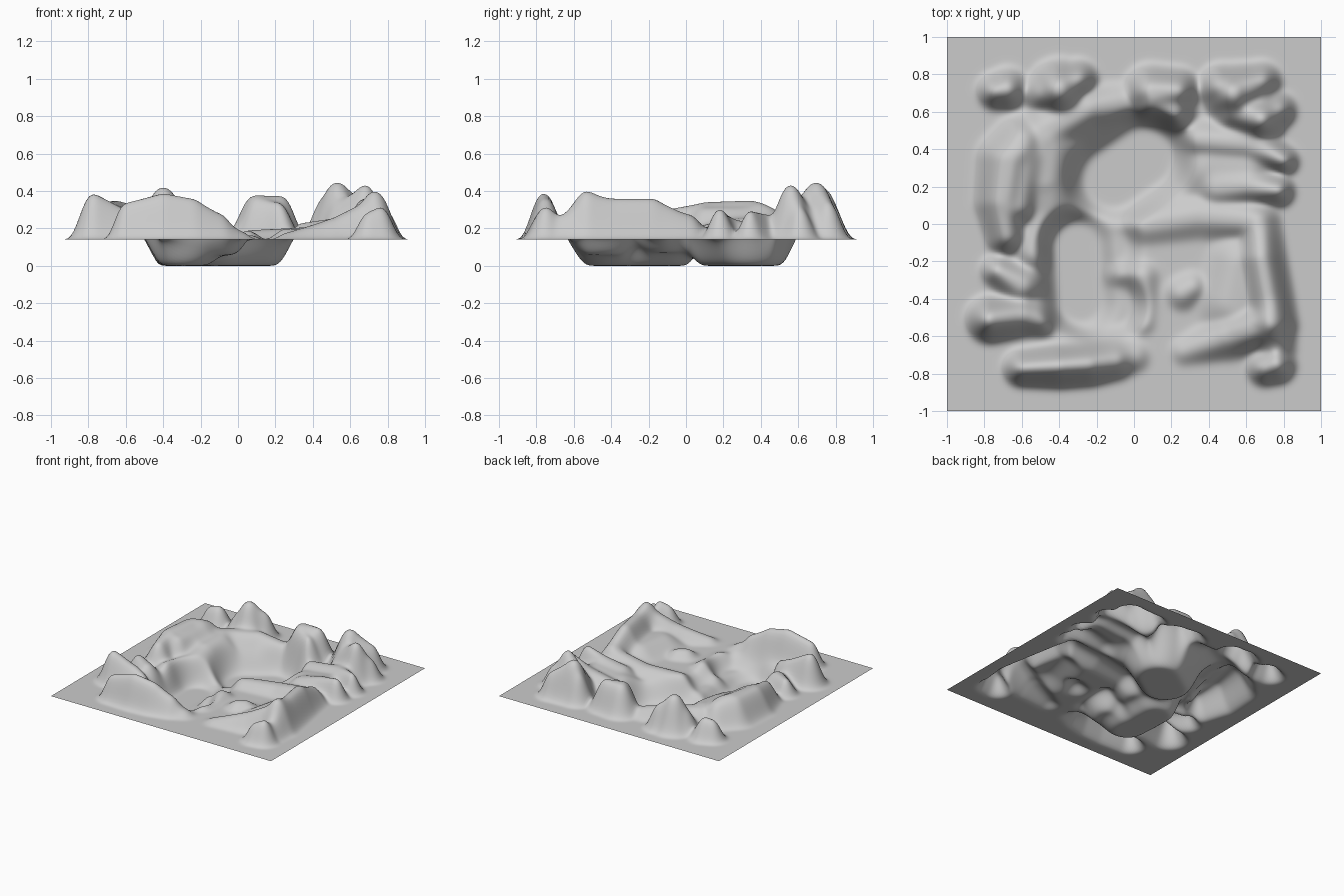
import bpy, bmesh, math

BASE = 0.14   # level of the flat border
GRID = 150    # cells per side

# Ridges and hills: polylines of (x, y, height above border, radius)
NORTH = [
    [(-0.74, 0.71, 0.16, 0.11), (-0.68, 0.72, 0.17, 0.13)],
    [(-0.47, 0.70, 0.18, 0.14), (-0.40, 0.72, 0.28, 0.18), (-0.30, 0.77, 0.20, 0.12)],
    [(-0.47, 0.50, 0.12, 0.18), (-0.24, 0.62, 0.11, 0.14), (0.0, 0.66, 0.05, 0.12)],
    [(0.09, 0.71, 0.235, 0.16), (0.23, 0.71, 0.235, 0.14)],
    [(0.10, 0.63, 0.21, 0.13), (0.21, 0.60, 0.20, 0.14)],
    [(0.47, 0.73, 0.23, 0.14), (0.53, 0.70, 0.305, 0.18), (0.68, 0.76, 0.20, 0.12)],
    [(0.55, 0.60, 0.20, 0.15), (0.68, 0.56, 0.295, 0.15), (0.77, 0.61, 0.17, 0.11)],
    [(0.55, 0.65, 0.16, 0.18), (0.66, 0.65, 0.16, 0.16)],
]
EAST = [
    [(0.35, 0.45, 0.09, 0.13), (0.62, 0.43, 0.13, 0.15), (0.80, 0.34, 0.16, 0.09)],
    [(0.42, 0.30, 0.07, 0.22), (0.60, 0.29, 0.10, 0.20)],
    [(0.45, 0.19, 0.09, 0.14), (0.62, 0.20, 0.13, 0.13), (0.77, 0.18, 0.17, 0.10)],
    [(0.05, -0.01, 0.05, 0.12), (0.35, 0.04, 0.065, 0.14), (0.62, 0.02, 0.11, 0.15)],
    [(0.67, 0.01, 0.13, 0.13), (0.68, -0.18, 0.22, 0.15), (0.72, -0.40, 0.22, 0.15),
     (0.74, -0.53, 0.245, 0.15), (0.76, -0.66, 0.13, 0.12)],
    [(0.70, -0.77, 0.15, 0.11), (0.76, -0.75, 0.18, 0.12)],
    [(0.27, -0.68, 0.04, 0.09), (0.50, -0.60, 0.11, 0.15), (0.70, -0.54, 0.21, 0.17)],
    [(0.58, -0.22, 0.09, 0.22), (0.54, -0.42, 0.09, 0.24)],
    [(0.26, -0.37, 0.06, 0.11), (0.31, -0.34, 0.06, 0.10)],
    [(0.05, -0.28, 0.05, 0.10), (0.04, -0.52, 0.04, 0.09)],
]
WEST = [
    [(-0.60, 0.44, 0.17, 0.17), (-0.68, 0.34, 0.20, 0.18), (-0.71, 0.12, 0.20, 0.16),
     (-0.68, -0.06, 0.17, 0.13)],
    [(-0.60, 0.36, 0.17, 0.20), (-0.62, 0.10, 0.17, 0.15)],
    [(-0.46, 0.40, 0.12, 0.20), (-0.48, 0.24, 0.11, 0.20), (-0.46, 0.06, 0.07, 0.16),
     (-0.53, -0.15, 0.08, 0.14)],
    [(-0.73, -0.25, 0.13, 0.10), (-0.60, -0.33, 0.12, 0.14)],
    [(-0.77, -0.51, 0.25, 0.14), (-0.60, -0.49, 0.16, 0.13), (-0.50, -0.51, 0.12, 0.11)],
    [(-0.60, -0.77, 0.20, 0.11), (-0.40, -0.76, 0.25, 0.13), (-0.24, -0.75, 0.22, 0.13),
     (-0.10, -0.73, 0.14, 0.12), (0.0, -0.71, 0.05, 0.10)],
]
# Basins: (x1, y1, x2, y2, floor radius, rim radius, depth)
BASINS = [
    (-0.11, 0.24, 0.05, 0.35, 0.15, 0.28, 1.0),
    (-0.31, -0.11, -0.29, -0.41, 0.11, 0.22, 1.0),
    (-0.20, -0.10, -0.13, -0.12, 0.08, 0.20, 0.5),
    (-0.20, -0.46, -0.10, -0.44, 0.09, 0.20, 0.6),
]


def smooth(t):
    t = max(0.0, min(1.0, t))
    return t * t * (3 - 2 * t)


def nearest(x, y, x1, y1, x2, y2):
    """Distance to a segment and the position along it."""
    dx, dy = x2 - x1, y2 - y1
    t = max(0.0, min(1.0, ((x - x1) * dx + (y - y1) * dy) / (dx * dx + dy * dy)))
    return math.hypot(x - x1 - t * dx, y - y1 - t * dy), t


def stroke_height(x, y, pts):
    best = 0.0
    for a, b in zip(pts, pts[1:]):
        d, t = nearest(x, y, a[0], a[1], b[0], b[1])
        h = a[2] + (b[2] - a[2]) * t
        r = a[3] + (b[3] - a[3]) * t
        best = max(best, h * smooth(1.15 * (1 - d / r)))
    return best


def terrain_height(x, y):
    hill = sum(stroke_height(x, y, s) ** 5 for s in NORTH + EAST + WEST) ** 0.2
    keep = 1.0
    for x1, y1, x2, y2, ri, ro, depth in BASINS:
        d, _ = nearest(x, y, x1, y1, x2, y2)
        keep *= 1 - depth * smooth((ro - d) / (ro - ri))
    return (BASE + hill) * keep


# Terrain sheet
bm = bmesh.new()
bmesh.ops.create_grid(bm, x_segments=GRID, y_segments=GRID, size=1.0)
for v in bm.verts:
    v.co.z = terrain_height(v.co.x, v.co.y)
# Soften creases between ridges (height only)
inner = [v for v in bm.verts if not v.is_boundary]
for _ in range(8):
    bmesh.ops.smooth_vert(bm, verts=inner, factor=0.5, use_axis_z=True)
for f in bm.faces:
    f.smooth = True
mesh = bpy.data.meshes.new("terrain")
bm.to_mesh(mesh)
bm.free()
terrain = bpy.data.objects.new("terrain", mesh)
bpy.context.collection.objects.link(terrain)
